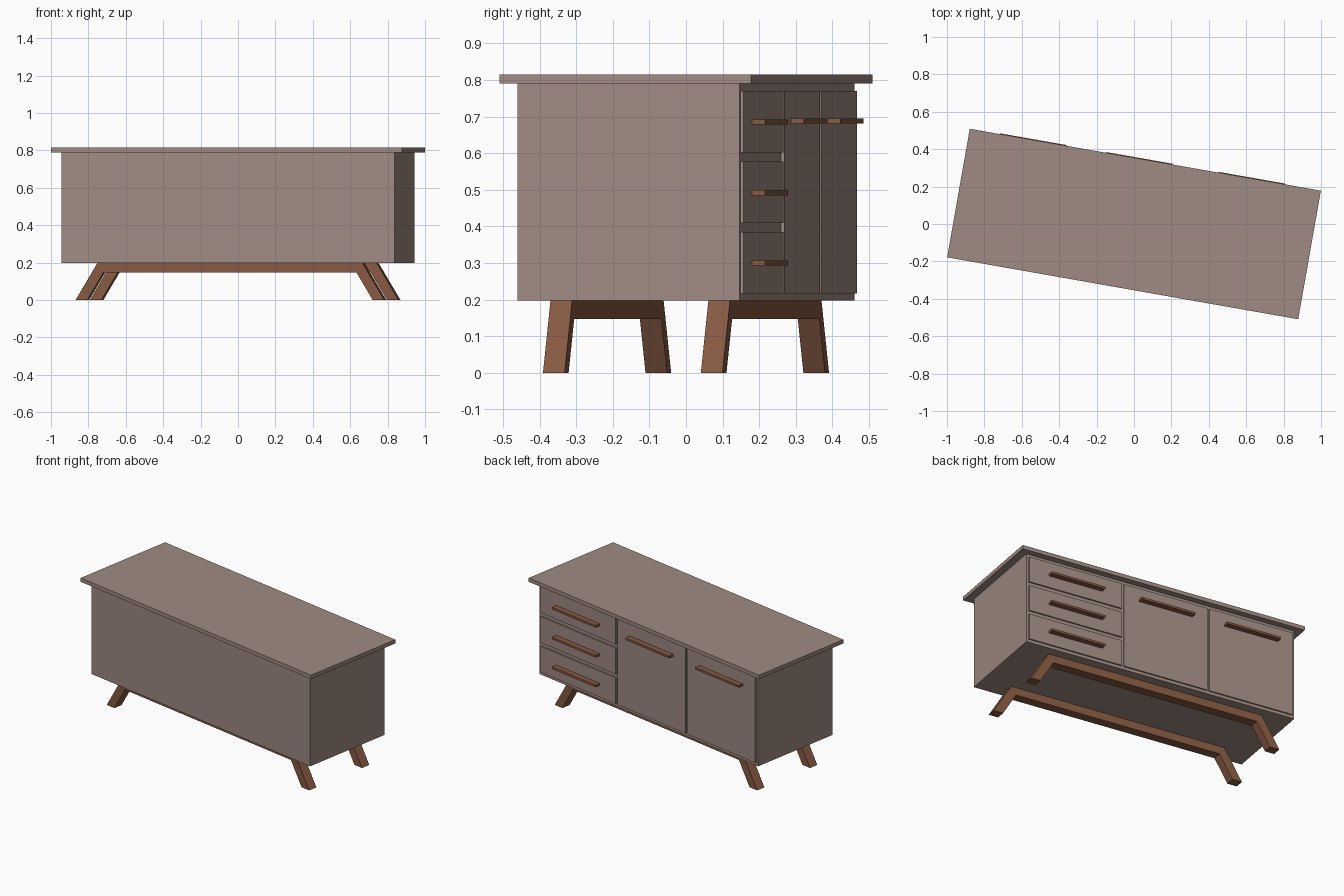
import bpy, bmesh, math
from mathutils import Matrix

if "Cube" in bpy.data.objects:
    bpy.data.objects.remove(bpy.data.objects["Cube"])

TURN = Matrix.Rotation(math.radians(-10), 4, 'Z')   # whole piece stands at an angle


def material(name, rgb):
    m = bpy.data.materials.new(name)
    m.diffuse_color = (*rgb, 1)
    m.use_nodes = True
    m.node_tree.nodes["Principled BSDF"].inputs["Base Color"].default_value = m.diffuse_color
    return m


paint = material("taupe_paint", (0.35, 0.26, 0.23))
wood = material("brown_wood", (0.24, 0.10, 0.055))


def finish(name, bm, mat):
    bmesh.ops.recalc_face_normals(bm, faces=bm.faces)
    mesh = bpy.data.meshes.new(name)
    bm.to_mesh(mesh)
    bm.free()
    mesh.transform(TURN)
    mesh.materials.append(mat)
    ob = bpy.data.objects.new(name, mesh)
    bpy.context.collection.objects.link(ob)


def box(name, x0, x1, y0, y1, z0, z1, mat):
    bm = bmesh.new()
    bmesh.ops.create_cube(bm, size=1)
    bmesh.ops.scale(bm, vec=(x1 - x0, y1 - y0, z1 - z0), verts=bm.verts)
    bmesh.ops.translate(bm, vec=((x0 + x1) / 2, (y0 + y1) / 2, (z0 + z1) / 2), verts=bm.verts)
    finish(name, bm, mat)


# carcass and overhanging top
HALF_L, HALF_W = 0.905, 0.308
box("carcass", -HALF_L, HALF_L, -HALF_W, HALF_W, 0.197, 0.79, paint)
box("top_board", -0.953, 0.953, -0.349, 0.349, 0.79, 0.815, paint)

# drawer and door fronts on the +y side, each with a bar handle
FACE = HALF_W + 0.009


def front_panel(name, x0, x1, z0, z1, handle_z):
    box(name, x0, x1, HALF_W - 0.002, FACE, z0, z1, paint)
    c = (x0 + x1) / 2
    box(name + "_handle", c - 0.18, c + 0.18, FACE - 0.001, FACE + 0.036,
        handle_z - 0.007, handle_z + 0.007, wood)


for i, z in enumerate((0.217, 0.409, 0.602)):
    front_panel(f"drawer_{i + 1}", 0.265, 0.89, z, z + 0.168, z + 0.083)
for i, x in enumerate((-0.313, -0.89)):
    front_panel(f"door_{i + 1}", x, x + 0.563, 0.217, 0.77, 0.688)

# two leg frames: a rail with splayed legs, extruded from one mirrored outline
half = [(0.687, 0.147), (0.775, 0), (0.838, 0), (0.72, 0.197)]
outline = half + [(-x, z) for x, z in reversed(half)]
for name, y in (("front_leg_frame", -0.219), ("back_leg_frame", 0.219)):
    bm = bmesh.new()
    face = bm.faces.new([bm.verts.new((x, y - 0.03, z)) for x, z in outline])
    ext = bmesh.ops.extrude_face_region(bm, geom=[face])
    bmesh.ops.translate(bm, vec=(0, 0.06, 0),
                        verts=[g for g in ext["geom"] if isinstance(g, bmesh.types.BMVert)])
    finish(name, bm, wood)
